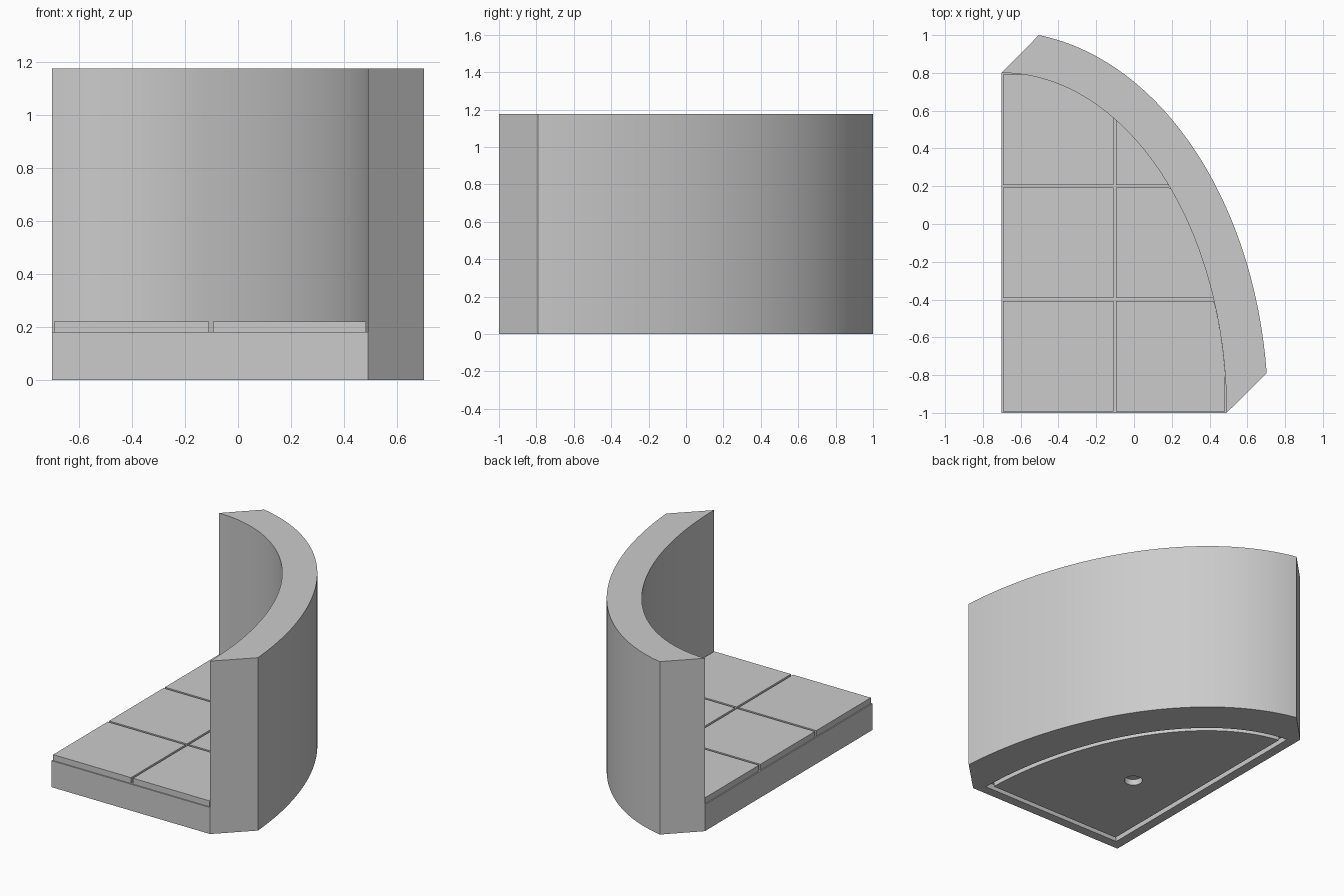
import bpy, bmesh
from math import sin, cos, asin, acos, sqrt, pi

cube = bpy.data.objects.get("Cube")
if cube:
    bpy.data.objects.remove(cube, do_unlink=True)

CX, CY = -0.702, -1.0        # square corner of the floor, centre of both arcs
A, B = 1.192, 1.8            # inner arc radii
WALL = 0.22
HEIGHT, FLOOR, TILE_TOP = 1.175, 0.18, 0.22
DEPTH = 0.04                 # recesses under the floor
GAP = 0.0075                 # half of a tile joint

grey = bpy.data.materials.new("light grey")
grey.use_nodes = True
grey.diffuse_color = (0.6, 0.6, 0.6, 1)
bsdf = next(n for n in grey.node_tree.nodes if n.type == 'BSDF_PRINCIPLED')
bsdf.inputs["Base Color"].default_value = (0.6, 0.6, 0.6, 1)
bsdf.inputs["Roughness"].default_value = 0.8


def arc(a, b, t0, t1, n=72):
    """Points on an elliptical arc around the floor corner."""
    ts = [t0 + (t1 - t0) * i / n for i in range(n + 1)]
    return [(CX + a * cos(t), CY + b * sin(t)) for t in ts]


def sector(inset=0.0, shrink=0.0):
    """Quarter-ellipse outline, drawn in from its straight and curved sides."""
    a, b = A - shrink, B - shrink
    return [(CX + inset, CY + inset)] + arc(a, b, asin(inset / b), acos(inset / a))


def add_prism(bm, outline, z0, z1):
    low = [bm.verts.new((x, y, z0)) for x, y in outline]
    high = [bm.verts.new((x, y, z1)) for x, y in outline]
    bm.faces.new(low[::-1])
    bm.faces.new(high)
    for i in range(len(low)):
        j = (i + 1) % len(low)
        bm.faces.new((low[i], low[j], high[j], high[i]))


def make(name, prisms):
    bm = bmesh.new()
    for outline, z0, z1 in prisms:
        add_prism(bm, outline, z0, z1)
    bmesh.ops.recalc_face_normals(bm, faces=bm.faces)
    mesh = bpy.data.meshes.new(name)
    bm.to_mesh(mesh)
    bm.free()
    mesh.materials.append(grey)
    obj = bpy.data.objects.new(name, mesh)
    bpy.context.collection.objects.link(obj)
    return obj


def cut(obj, cutter):
    """Subtract the cutter, apply the result and discard the cutter."""
    cutter.hide_render = True
    mod = obj.modifiers.new("recess", 'BOOLEAN')
    mod.operation, mod.solver, mod.object = 'DIFFERENCE', 'EXACT', cutter
    bpy.context.view_layer.objects.active = obj
    bpy.ops.object.modifier_apply(modifier=mod.name)
    bpy.data.objects.remove(cutter, do_unlink=True)


def smooth(obj):
    bpy.ops.object.select_all(action='DESELECT')
    obj.select_set(True)
    bpy.context.view_layer.objects.active = obj
    bpy.ops.object.shade_smooth_by_angle(angle=pi / 6)


# Curved wall with ends cut at 45 degrees
oa, ob = A + WALL, B + WALL
outer = arc(oa, ob, asin(0.21 / ob), asin(2.0 / ob))
inner = arc(A, B, pi / 2, 0)
wall = make("curved_wall", [(outer + inner, 0, HEIGHT)])

# Floor slab, recessed below, with an island that leaves a narrow groove
floor = make("floor_slab", [(sector(), 0, FLOOR)])
cut(floor, make("groove_cutter", [(sector(0.065, 0.05), -0.1, DEPTH)]))
island = make("underside_panel", [(sector(0.1, 0.085), 0, DEPTH)])

# Round peg hole in the underside panel
hole = [(-0.225 + 0.057 * cos(2 * pi * i / 32),
         -0.275 + 0.057 * sin(2 * pi * i / 32)) for i in range(32)]
cut(island, make("hole_cutter", [(hole, -0.1, DEPTH + 0.05)]))


def tile(col, row):
    """Square tile trimmed by the inner face of the wall."""
    size = 0.6
    x0, x1 = col * size + GAP, (col + 1) * size - GAP
    y0, y1 = row * size + GAP, (row + 1) * size - GAP
    x1 = min(x1, A * sqrt(1 - (y0 / B) ** 2), A - GAP)
    n = 48
    xs = [x1 + (x0 - x1) * i / n for i in range(n + 1)]
    top = [(x, min(y1, B * sqrt(1 - (x / A) ** 2))) for x in xs]
    if top[0][1] - y0 < 0.001:
        top = top[1:]
    return [(CX + x, CY + y) for x, y in [(x0, y0), (x1, y0)] + top]


# Floor tiles, two columns by three rows
tiles = make("floor_tiles", [(tile(c, r), FLOOR, TILE_TOP)
                             for c in range(2) for r in range(3)])

for part in (wall, floor, island, tiles):
    smooth(part)
